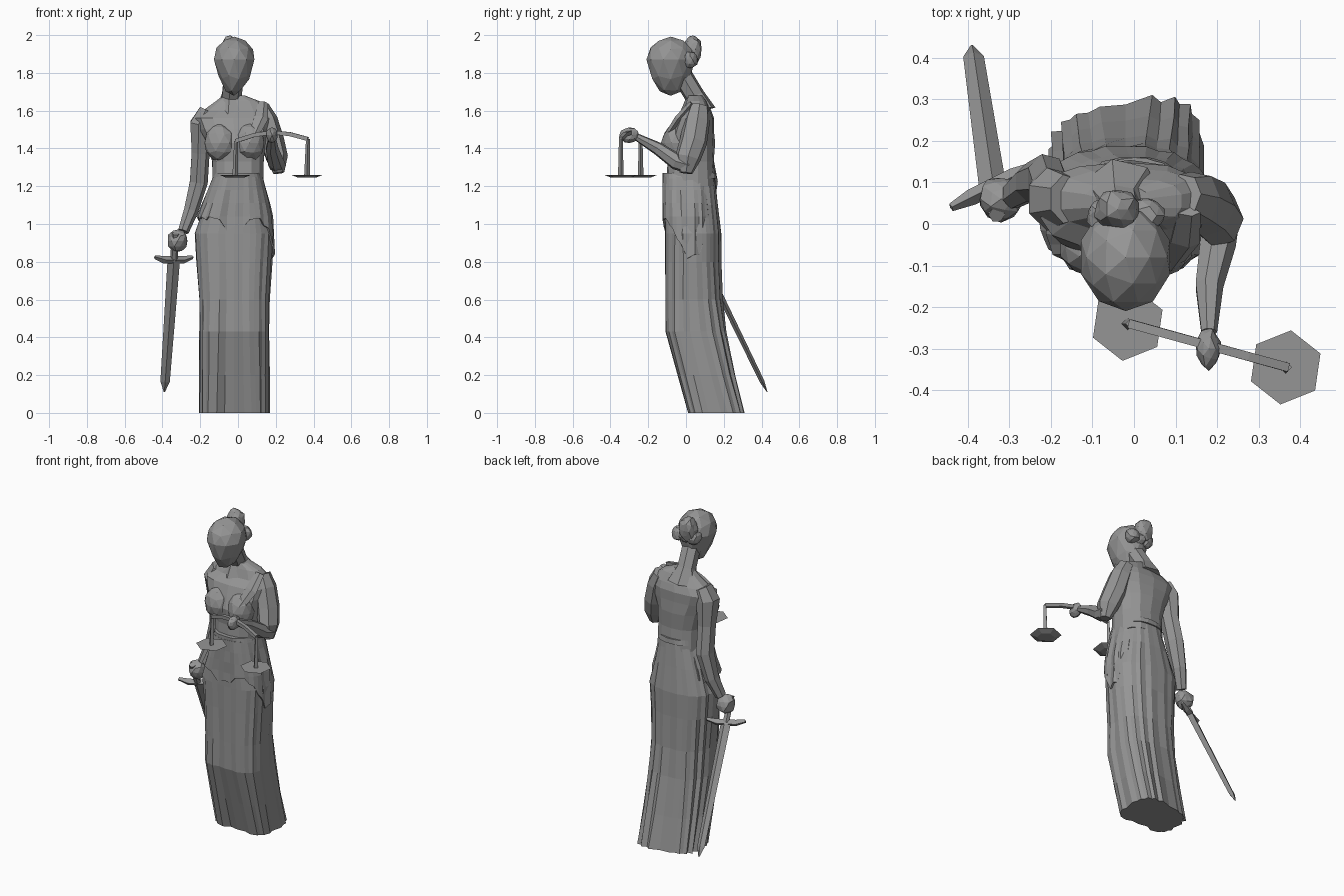
import bpy, bmesh, math, random
from mathutils import Vector

default_cube = bpy.data.objects.get("Cube")
if default_cube:
    bpy.data.objects.remove(default_cube, do_unlink=True)
random.seed(4)

grey = (.3, .3, .3, 1)
stone = bpy.data.materials.new("grey stone")
stone.use_nodes = True
stone.diffuse_color = grey
stone.node_tree.nodes["Principled BSDF"].inputs["Base Color"].default_value = grey


def finish(name, mesh_data):
    """Turn a bmesh into a stone object."""
    bmesh.ops.recalc_face_normals(mesh_data, faces=mesh_data.faces)
    mesh = bpy.data.meshes.new(name)
    mesh_data.to_mesh(mesh)
    mesh_data.free()
    mesh.materials.append(stone)
    part = bpy.data.objects.new(name, mesh)
    bpy.context.collection.objects.link(part)
    return part


def skin(name, rings, closed=True):
    """Join rings of points into one flat-faced surface."""
    mesh_data = bmesh.new()
    loops = [[mesh_data.verts.new(point) for point in ring] for ring in rings]
    for lower, upper in zip(loops, loops[1:]):
        for i in range(len(lower)):
            mesh_data.faces.new((lower[i - 1], lower[i], upper[i], upper[i - 1]))
    if closed:
        mesh_data.faces.new(loops[0])
        mesh_data.faces.new(loops[-1])
    return finish(name, mesh_data)


def soft_power(value, power):
    return math.copysign(abs(value) ** power, value)


def oval(sides, z, middle, half, front, back, folds=None, depth=0, skew=0, power=.8):
    """Boxy oval outline with optional pleats; skew slants its back edge."""
    ring = []
    for i in range(sides):
        angle = math.tau * (i + .5) / sides
        reach = random.uniform(.97, 1) - depth * (folds[i] if folds else 0)
        across = half * reach * soft_power(math.cos(angle), power)
        along = (back - front) / 2 * reach * soft_power(math.sin(angle), power)
        slant = skew * across * max(0, math.sin(angle))
        ring.append(Vector((middle + across, (front + back) / 2 + along + slant, z)))
    return ring


def tube(name, points, radii, sides=7, flat=1, side=(1, 0, 0)):
    """Limb or rod through the points, thinned by flat across its side axis."""
    points = [Vector(point) for point in points]
    rings = []
    for k, (point, radius) in enumerate(zip(points, radii)):
        ahead = points[min(k + 1, len(points) - 1)] - points[max(k - 1, 0)]
        ahead.normalize()
        wide = Vector(side)
        wide = (wide - ahead * wide.dot(ahead)).normalized()
        deep = ahead.cross(wide) * flat
        turns = [math.tau * i / sides for i in range(sides)]
        rings.append([point + (wide * math.cos(a) + deep * math.sin(a)) * radius
                      for a in turns])
    return skin(name, rings)


def lump(name, place, size, rough=.06):
    """Faceted, slightly uneven ball."""
    mesh_data = bmesh.new()
    bmesh.ops.create_icosphere(mesh_data, subdivisions=2, radius=1)
    for vert in mesh_data.verts:
        vert.co *= random.uniform(1 - rough, 1 + rough)
        vert.co = [p + c * s for p, c, s in zip(place, vert.co, size)]
    return finish(name, mesh_data)


# Skirt rule: smooth thighs, deep folds between the legs, hem swept backwards
COLUMNS = 38
KNEE, HIP, WAIST = .43, .95, 1.25
pleats = []
for i in range(COLUMNS):
    facing = -math.sin(math.tau * (i + .5) / COLUMNS)
    thigh = .3 < facing < .95
    between_legs = max(0, facing) ** 20
    pleats.append((i % 2) * random.uniform(.3, 1) * (.4 if thigh else 1) + between_legs)


def skirt_ring(z, grow=0, extra_depth=0):
    low = max(0, 1 - z / .7)
    above_hip = max(0, z - HIP)
    half = .19 + .07 * min(max(0, z - .6), HIP - .6) - .3 * above_hip
    front = -.12 * min(1, z / KNEE)
    back = .19 + .11 * low ** 1.5 - .12 * above_hip
    depth = .02 + .1 * (1 - z / WAIST) + extra_depth
    return oval(COLUMNS, z, -.02 * min(1, 4 * abs(WAIST - z)), half + grow,
                front - grow, back + grow, pleats, depth, .2 * low, .8 - .2 * low)


skin("skirt", [skirt_ring(z) for z in (0, .2, KNEE, .6, .8, HIP, 1.1, WAIST)])

# Front apron with a ragged hem that hangs lowest on the left hip
layers = [skirt_ring(WAIST - .07 * k, .01 + .003 * k, .02 * k) for k in range(4)]
hem = []
for i, point in enumerate(layers[-1]):
    droop = max(0, math.cos(math.tau * i / COLUMNS)) ** 5
    hem.append(point + Vector((.01 * droop, 0, -.2 * droop - .05 * pleats[i])))
layers.append(hem)
for ring in layers:
    for point in ring:
        point.y -= max(0, point.y - .04) * .3
apron = skin("apron", layers, closed=False)
apron.modifiers.new("cloth thickness", "SOLIDIFY").thickness = .01
skin("waist_band", [skirt_ring(WAIST + rise, .01) for rise in (-.01, .02)])

# Torso: height, middle, half width, front, back
torso = [(1.2, 0, .14, -.11, .16), (1.33, 0, .14, -.1, .15), (1.43, -.01, .16, -.11, .155),
         (1.5, -.02, .19, -.085, .15), (1.56, -.025, .21, -.06, .15),
         (1.6, -.01, .18, -.02, .135), (1.65, 0, .12, 0, .11), (1.68, -.02, .06, .01, .09)]
skin("torso", [oval(14, *section) for section in torso])
for label, x in (("right", -.095), ("left", .06)):
    lump(label + "_breast", (x, -.055, 1.43), (.085, .075, .1))
tube("chest_fold", [(.13, .03, 1.64), (.12, -.04, 1.56), (.08, -.1, 1.47)],
     [.03, .04, .03], sides=5, flat=.5)

# Neck, and a head that narrows to the chin
tube("neck", [(-.03, .06, 1.6), (-.035, .045, 1.68), (-.02, -.04, 1.82)], [.1, .055, .055])
head = lump("head", (-.02, -.08, 0), (.11, .13, .12), rough=.03)
for vert in head.data.vertices:
    spot = vert.co
    if spot.z < 0:
        narrow = 1 + 2.5 * spot.z
        spot.x = -.025 + (spot.x + .025) * narrow
        spot.y = -.09 + (spot.y + .09) * (narrow + 1) / 2
        spot.z *= 1.6
    spot.z += 1.87

# Hair gathered in a knot with locks around it
lump("hair_knot", (-.04, .035, 1.925), (.055, .05, .075), rough=.1)
for x in (-.07, -.02, .03):
    lump("hair_lock", (x, .02, 1.87), (.045, .045, .045), rough=.1)

# Right arm hanging down to the sword grip
tube("right_arm", [(-.16, .06, 1.6), (-.195, .06, 1.53), (-.2, .08, 1.38),
                   (-.21, .11, 1.22), (-.25, .1, 1.07), (-.29, .07, .96)],
     [.05, .065, .05, .05, .04, .03], flat=1.2)
lump("right_hand", (-.32, .06, .91), (.055, .055, .06), rough=.1)

# Sword slanting down behind
guard = Vector((-.34, .09, .81))
slant = Vector((-.05, .34, -.7))
tip = guard + slant
tube("sword_grip", [guard - slant * .2, guard], [.02, .02], sides=6)
tube("sword_blade", [guard, guard + slant * .92, tip], [.033, .025, .003],
     sides=4, flat=.5)
quillon = Vector((.1, .05, 0))
lift = Vector((0, 0, .015))
tube("sword_guard", [guard - quillon + lift, guard - quillon / 2,
                     guard + quillon / 2, guard + quillon + lift],
     [.01, .02, .02, .01], sides=4, side=(0, 0, 1))

# Left arm with a draped sleeve, bent forward
tube("left_sleeve", [(.12, .07, 1.62), (.15, .06, 1.55), (.18, .04, 1.44),
                     (.205, .01, 1.35), (.215, 0, 1.27)],
     [.045, .06, .065, .06, .03], flat=1.15)
tube("left_forearm", [(.21, .02, 1.31), (.2, -.05, 1.33), (.18, -.15, 1.4), (.18, -.26, 1.46)],
     [.045, .045, .035, .02])
lump("left_hand", (.18, -.3, 1.47), (.03, .05, .04), rough=.1)

# Balance: arched beam, two hangers and two shallow pans
right_end, left_end = Vector((-.01, -.24, 1.44)), Vector((.37, -.345, 1.45))
arch = [right_end.lerp(left_end, k / 4) + Vector((0, 0, .04 * math.sin(math.pi * k / 4)))
        for k in range(5)]
tube("scale_beam", arch, [.015] * len(arch), sides=4, side=(0, 1, 1))
for label, end in (("right", right_end), ("left", left_end)):
    pan = Vector((end.x - .005, end.y, WAIST))
    tube(label + "_hanger", [end, pan], [.01, .015], sides=4)
    rim = pan + Vector((0, 0, .01))
    tube(label + "_pan", [pan - Vector((0, 0, .005)), rim], [.05, .09],
         sides=6, side=(1, .4, 0))
